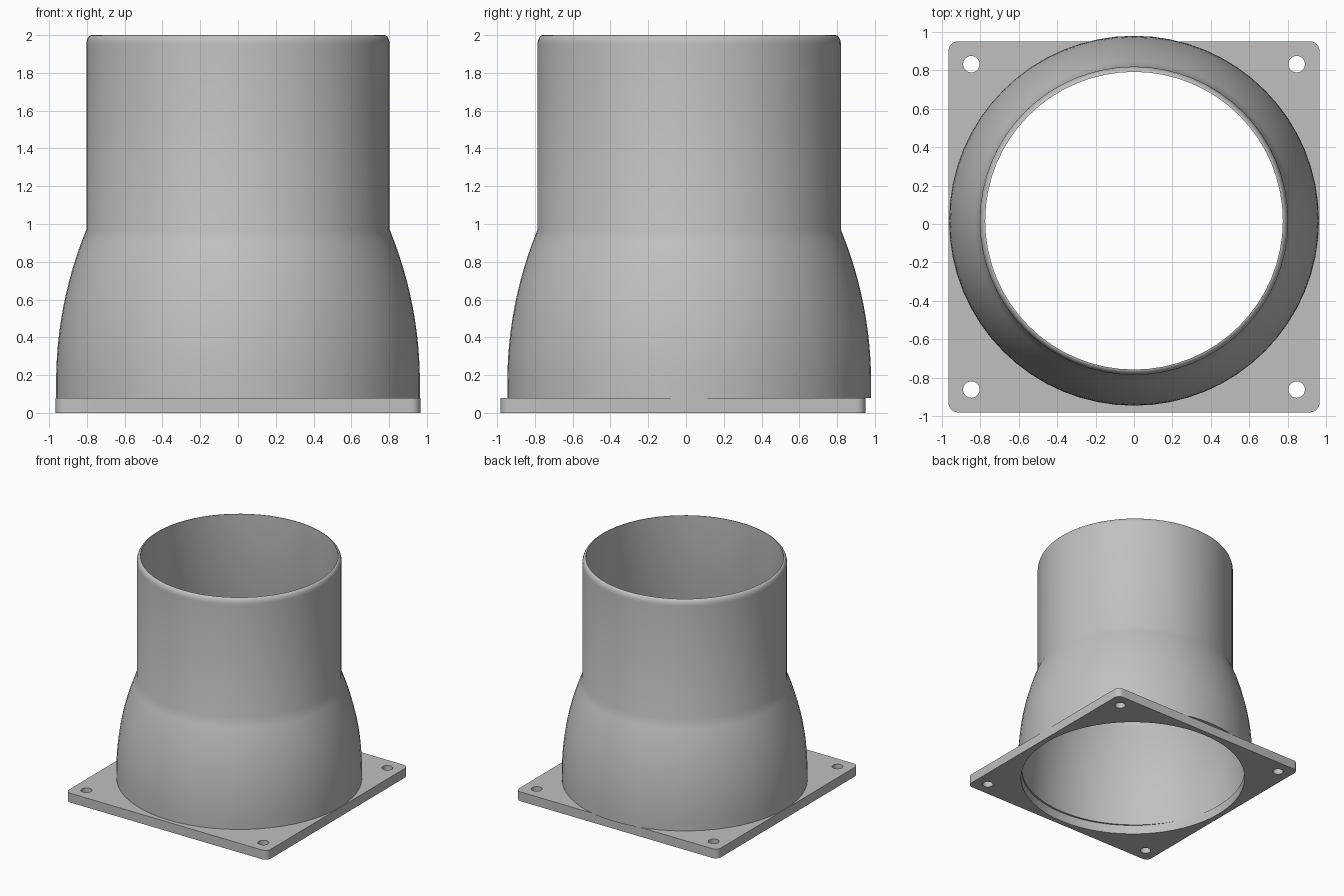
import bpy, bmesh
from math import sin, cos, pi, radians, sqrt
from mathutils import Vector

if "Cube" in bpy.data.objects:
    bpy.data.objects.remove(bpy.data.objects["Cube"], do_unlink=True)

TUBE_Y, PLATE_Y = 0.017, -0.015
PLATE_T = 0.08

grey = bpy.data.materials.new("light grey")
grey.use_nodes = True
colour = (0.53, 0.53, 0.53, 1)
grey.diffuse_color = colour
grey.node_tree.nodes["Principled BSDF"].inputs["Base Color"].default_value = colour


def finish(bm, name, y, angle):
    bmesh.ops.recalc_face_normals(bm, faces=bm.faces[:])
    mesh = bpy.data.meshes.new(name)
    bm.to_mesh(mesh)
    bm.free()
    mesh.materials.append(grey)
    obj = bpy.data.objects.new(name, mesh)
    bpy.context.collection.objects.link(obj)
    obj.location.y = y
    bpy.ops.object.select_all(action='DESELECT')
    obj.select_set(True)
    bpy.context.view_layer.objects.active = obj
    bpy.ops.object.shade_smooth_by_angle(angle=radians(angle))
    return obj


def arc(cx, cy, r, start, end, steps):
    """Points along an arc, in degrees."""
    angles = [radians(start + (end - start) * i / steps) for i in range(steps + 1)]
    return [(cx + r * cos(a), cy + r * sin(a)) for a in angles]


# Spigot tube flaring into a bell: closed wall profile spun around z
FLARE_R, FLARE_START, NECK_Z = 2.13, 0.16, 0.97
def bell(r):
    pts = [(r, PLATE_T)]
    for i in range(13):
        h = (NECK_Z - FLARE_START) * i / 12
        pts.append((r - FLARE_R + sqrt(FLARE_R ** 2 - h ** 2), FLARE_START + h))
    return pts

outer = bell(0.963)
lip = [(0.775 + 0.028 * cos(a * pi / 12), 1.95 + 0.05 * sin(a * pi / 12)) for a in range(7)]
inner = [(0.775, NECK_Z)] + bell(0.935)[-2::-1]
profile = outer + lip + inner

bm = bmesh.new()
ring = [bm.verts.new((r, 0, z)) for r, z in profile]
edges = [bm.edges.new((ring[i - 1], ring[i])) for i in range(len(ring))]
bmesh.ops.spin(bm, geom=ring + edges, cent=(0, 0, 0), axis=(0, 0, 1),
               angle=2 * pi, steps=64, use_merge=True)
bmesh.ops.remove_doubles(bm, verts=bm.verts[:], dist=0.0001)
finish(bm, "flared_tube", TUBE_Y, 30)

# Square mounting plate with rounded corners, a large bore and four bolt holes
HALF, CORNER, BOLT = 0.966, 0.05, 0.847
outline = []
for k, (sx, sy) in enumerate([(1, 1), (-1, 1), (-1, -1), (1, -1)]):
    c = HALF - CORNER
    outline += arc(sx * c, sy * c, CORNER, 90 * k, 90 * k + 90, 6)
loops = [outline, arc(0, 0, 0.92, 0, 360, 64)[:-1]]
loops += [arc(sx * BOLT, sy * BOLT, 0.043, 0, 360, 24)[:-1]
          for sx in (-1, 1) for sy in (-1, 1)]

bm = bmesh.new()
edges = []
for loop in loops:
    vs = [bm.verts.new((x, y, 0)) for x, y in loop]
    edges += [bm.edges.new((vs[i - 1], vs[i])) for i in range(len(vs))]
bmesh.ops.triangle_fill(bm, edges=edges, use_beauty=True, use_dissolve=False,
                        normal=Vector((0, 0, 1)))
top = bmesh.ops.extrude_face_region(bm, geom=bm.faces[:], use_keep_orig=True)
bmesh.ops.translate(bm, vec=(0, 0, PLATE_T),
                    verts=[g for g in top["geom"] if isinstance(g, bmesh.types.BMVert)])
finish(bm, "mounting_plate", PLATE_Y, 30)
